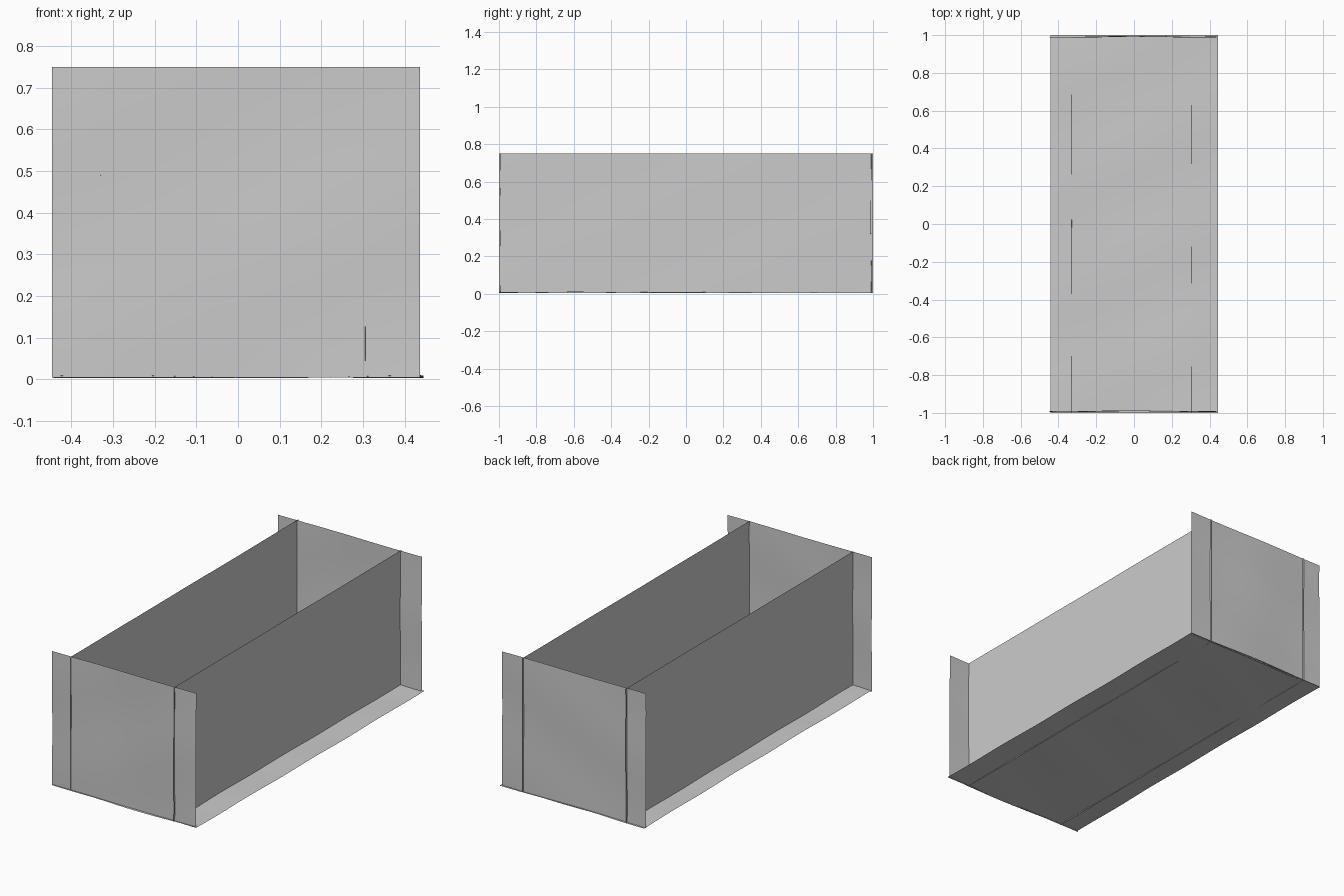
import bpy, bmesh, math
from mathutils import Vector

if "Cube" in bpy.data.objects:
    bpy.data.objects.remove(bpy.data.objects["Cube"])


def sheet(name, origin, u, v, nu, nv, ripple):
    """Thin sheet spanned by u and v from origin, gently warped along its normal."""
    origin, u, v = Vector(origin), Vector(u), Vector(v)
    normal = u.cross(v).normalized()
    bm = bmesh.new()
    grid = []
    for i in range(nu + 1):
        row = []
        for j in range(nv + 1):
            s, t = i / nu, j / nv
            a, b = s * u.length, t * v.length
            wave = math.sin(9 * a + 2 * b) * 0.6 + math.sin(11 * b - 5 * a + 1) * 0.4
            row.append(bm.verts.new(origin + u * s + v * t + normal * wave * ripple))
        grid.append(row)
    for i in range(nu):
        for j in range(nv):
            bm.faces.new((grid[i][j], grid[i + 1][j], grid[i + 1][j + 1], grid[i][j + 1]))
    mesh = bpy.data.meshes.new(name)
    bm.to_mesh(mesh)
    bm.free()
    mesh.shade_smooth()
    obj = bpy.data.objects.new(name, mesh)
    bpy.context.collection.objects.link(obj)
    return obj


Z0, Z1 = 0.004, 0.75

# Floor sheet, wider than the walls standing on it
sheet("floor_panel", (-0.443, -1, 0.007), (0.888, 0, 0), (0, 2, 0), 16, 36, 0.004)

# Long side walls, set in from the floor edges
for name, x in (("left_wall", -0.33), ("right_wall", 0.305)):
    sheet(name, (x, -1, Z0), (0, 2, 0), (0, 0, Z1 - Z0), 36, 14, 0.001)

# End panels, overhanging past the side walls
for name, y in (("front_panel", -0.991), ("back_panel", 0.991)):
    sheet(name, (-0.447, y, Z0), (0.884, 0, 0), (0, 0, Z1 - Z0), 16, 14, 0.004)
